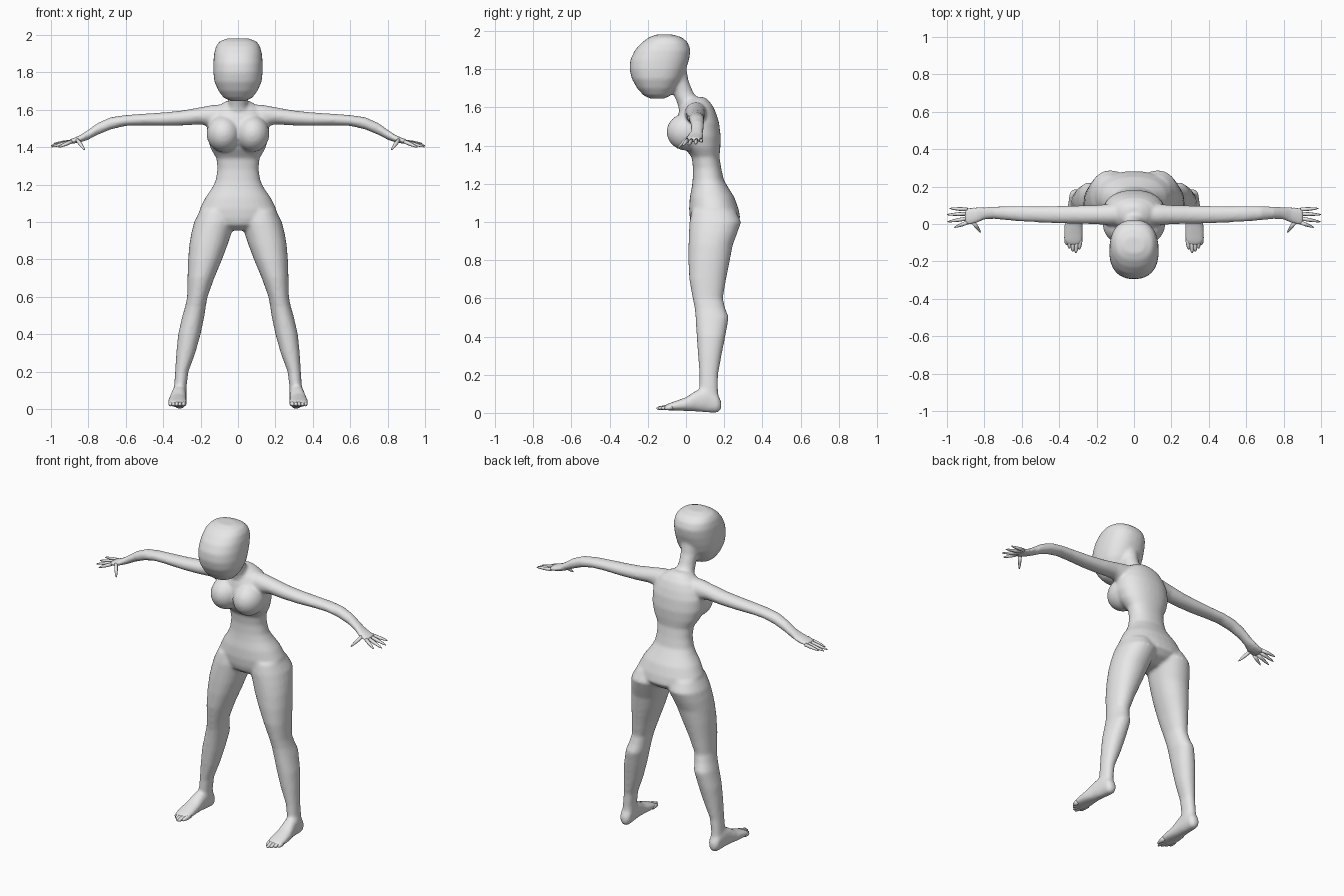
import bpy, bmesh, math
from mathutils import Vector as V

skin = bpy.data.materials.new("plain_grey")
skin.diffuse_color = (0.8, 0.8, 0.8, 1)


def loft(bm, rings, n=24, p=2.0):
    """Closed tube through rings of (centre, u half-axis, v half-axis)."""
    loops = []
    for c, u, v in rings:
        loop = []
        for i in range(n):
            a = 2 * math.pi * i / n
            ca, sa = math.cos(a), math.sin(a)
            pu = math.copysign(abs(ca) ** (2 / p), ca)
            pv = math.copysign(abs(sa) ** (2 / p), sa)
            loop.append(bm.verts.new(c + u * pu + v * pv))
        loops.append(loop)
    for a, b in zip(loops, loops[1:]):
        for i in range(n):
            j = (i + 1) % n
            bm.faces.new((a[i], a[j], b[j], b[i]))
    bm.faces.new(loops[0])
    bm.faces.new(loops[-1])


def level(z, x0, x1, y0, y1):
    """Horizontal ring from its x and y limits."""
    return (V(((x0 + x1) / 2, (y0 + y1) / 2, z)),
            V(((x1 - x0) / 2, 0, 0)), V((0, (y1 - y0) / 2, 0)))


def tube(bm, a, b, r0, r1, n=8):
    """Tapered digit with a rounded tip."""
    a, b = V(a), V(b)
    d = (b - a).normalized()
    u = d.cross(V((0, 0, 1))).normalized()
    v = u.cross(d)
    steps = ((0, r0), (0.45, r0 * 0.95), (0.85, r1 * 1.2), (1, r1 * 0.5))
    loft(bm, [(a.lerp(b, t), u * r, v * r) for t, r in steps], n)


def finish(name, bm):
    bmesh.ops.recalc_face_normals(bm, faces=bm.faces[:])
    for f in bm.faces:
        f.smooth = True
    me = bpy.data.meshes.new(name)
    bm.to_mesh(me)
    bm.free()
    me.materials.append(skin)
    ob = bpy.data.objects.new(name, me)
    bpy.context.collection.objects.link(ob)
    return ob


body = bmesh.new()

# Torso: height, half width, front y, back y
torso = [(0.955, 0.07, 0.07, 0.18), (0.985, 0.15, 0.03, 0.25), (1.02, 0.20, 0.02, 0.285),
         (1.07, 0.205, 0.016, 0.275), (1.13, 0.175, 0.02, 0.253), (1.18, 0.14, 0.03, 0.222),
         (1.22, 0.12, 0.035, 0.198), (1.28, 0.11, 0.037, 0.185), (1.34, 0.115, 0.03, 0.175),
         (1.39, 0.145, -0.01, 0.18), (1.45, 0.165, -0.045, 0.182), (1.52, 0.165, -0.05, 0.173),
         (1.57, 0.145, -0.04, 0.158), (1.61, 0.12, -0.02, 0.14), (1.64, 0.075, 0.0, 0.115),
         (1.655, 0.04, 0.02, 0.095)]
loft(body, [level(z, -w, w, f, b) for z, w, f, b in torso], 32, 2.2)

# Neck leaning forward
neck = [(1.56, 0.08, -0.03, 0.11), (1.62, 0.055, -0.045, 0.08), (1.68, 0.048, -0.07, 0.038),
        (1.74, 0.052, -0.1, 0.013), (1.82, 0.065, -0.13, 0.0)]
loft(body, [level(z, -w, w, f, b) for z, w, f, b in neck])

# Head
head = [(1.646, 0.035, -0.185, -0.115), (1.663, 0.075, -0.222, -0.08), (1.70, 0.104, -0.256, -0.05),
        (1.75, 0.126, -0.284, -0.02), (1.80, 0.132, -0.296, 0.0), (1.85, 0.132, -0.292, 0.016),
        (1.90, 0.128, -0.268, 0.024), (1.94, 0.118, -0.232, 0.01), (1.967, 0.098, -0.195, -0.02),
        (1.982, 0.055, -0.155, -0.07)]
loft(body, [level(z, -w, w, f, b) for z, w, f, b in head], 32, 2.3)

# Leg: height, inner x, outer x, front y, back y
leg = [(1.06, 0.03, 0.205, 0.03, 0.26), (1.0, 0.015, 0.235, 0.018, 0.289), (0.94, 0.035, 0.25, 0.015, 0.268),
       (0.88, 0.055, 0.26, 0.013, 0.245), (0.80, 0.085, 0.267, 0.012, 0.23), (0.70, 0.127, 0.27, 0.017, 0.21),
       (0.60, 0.163, 0.272, 0.035, 0.193), (0.55, 0.172, 0.282, 0.045, 0.205), (0.50, 0.179, 0.297, 0.05, 0.224),
       (0.40, 0.2, 0.32, 0.056, 0.206), (0.30, 0.228, 0.33, 0.063, 0.186), (0.20, 0.265, 0.336, 0.071, 0.168),
       (0.12, 0.275, 0.342, 0.07, 0.168), (0.05, 0.275, 0.345, 0.08, 0.175)]

# Foot: y, centre x, half width, bottom z, top z
foot = [(0.185, 0.31, 0.018, 0.02, 0.06), (0.165, 0.31, 0.034, 0.0, 0.10), (0.11, 0.313, 0.038, 0.002, 0.14),
        (0.05, 0.318, 0.042, 0.008, 0.115), (0.0, 0.323, 0.048, 0.01, 0.082), (-0.05, 0.324, 0.052, 0.012, 0.064),
        (-0.09, 0.324, 0.05, 0.013, 0.05), (-0.115, 0.322, 0.034, 0.015, 0.038)]

# Arm and palm: x, centre y, centre z, half depth, half height
arm = [(0.05, 0.055, 1.56, 0.06, 0.07), (0.13, 0.05, 1.567, 0.058, 0.06), (0.20, 0.05, 1.568, 0.051, 0.046),
       (0.30, 0.05, 1.556, 0.049, 0.04), (0.40, 0.05, 1.55, 0.047, 0.036), (0.52, 0.052, 1.547, 0.043, 0.031),
       (0.60, 0.055, 1.543, 0.042, 0.029), (0.68, 0.058, 1.528, 0.038, 0.033), (0.75, 0.06, 1.498, 0.033, 0.032),
       (0.80, 0.057, 1.467, 0.033, 0.027), (0.84, 0.047, 1.446, 0.044, 0.02), (0.88, 0.042, 1.434, 0.048, 0.015),
       (0.905, 0.042, 1.429, 0.045, 0.011)]

for s in (-1, 1):
    loft(body, [level(z, s * a, s * b, f, k) for z, a, b, f, k in leg], 24, 2.15)
    loft(body, [(V((s * x, y, (lo + hi) / 2)), V((w, 0, 0)), V((0, 0, (hi - lo) / 2)))
                for y, x, w, lo, hi in foot], 24, 2.3)
    loft(body, [(V((s * x, y, z)), V((0, ry, 0)), V((0, 0, rz))) for x, y, z, ry, rz in arm])
    # Bust
    made = bmesh.ops.create_uvsphere(body, u_segments=24, v_segments=16, radius=1)["verts"]
    for v in made:
        v.co = V((s * 0.078 + v.co.x * 0.09, 0.005 + v.co.y * 0.107, 1.472 + v.co.z * 0.098))

# Fuse the parts into one smooth skin
body_ob = finish("body", body)
fuse = body_ob.modifiers.new("fuse", 'REMESH')
fuse.mode = 'VOXEL'
fuse.voxel_size = 0.009
fuse.use_smooth_shade = True
soften = body_ob.modifiers.new("soften", 'SMOOTH')
soften.factor = 0.5
soften.iterations = 7

# Fingers and thumb: root then tip
fingers = [((0.89, 0.078, 1.43), (0.985, 0.083, 1.42)), ((0.89, 0.055, 1.43), (1.0, 0.05, 1.408)),
           ((0.89, 0.03, 1.43), (0.997, 0.012, 1.402)), ((0.89, 0.008, 1.43), (0.96, -0.018, 1.40)),
           ((0.86, 0.01, 1.44), (0.82, -0.045, 1.386))]
hands = bmesh.new()
for s in (-1, 1):
    for a, b in fingers:
        tube(hands, (s * a[0], *a[1:]), (s * b[0], *b[1:]), 0.0105, 0.005)
finish("fingers", hands)

# Toes: root x, tip x, tip y
toes = [(0.288, 0.293, -0.135), (0.306, 0.311, -0.155), (0.325, 0.328, -0.147),
        (0.343, 0.345, -0.13), (0.359, 0.36, -0.112)]
toe_bm = bmesh.new()
for s in (-1, 1):
    for x0, x1, y in toes:
        tube(toe_bm, (s * x0, -0.07, 0.03), (s * x1, y, 0.024), 0.014, 0.008)
finish("toes", toe_bm)
